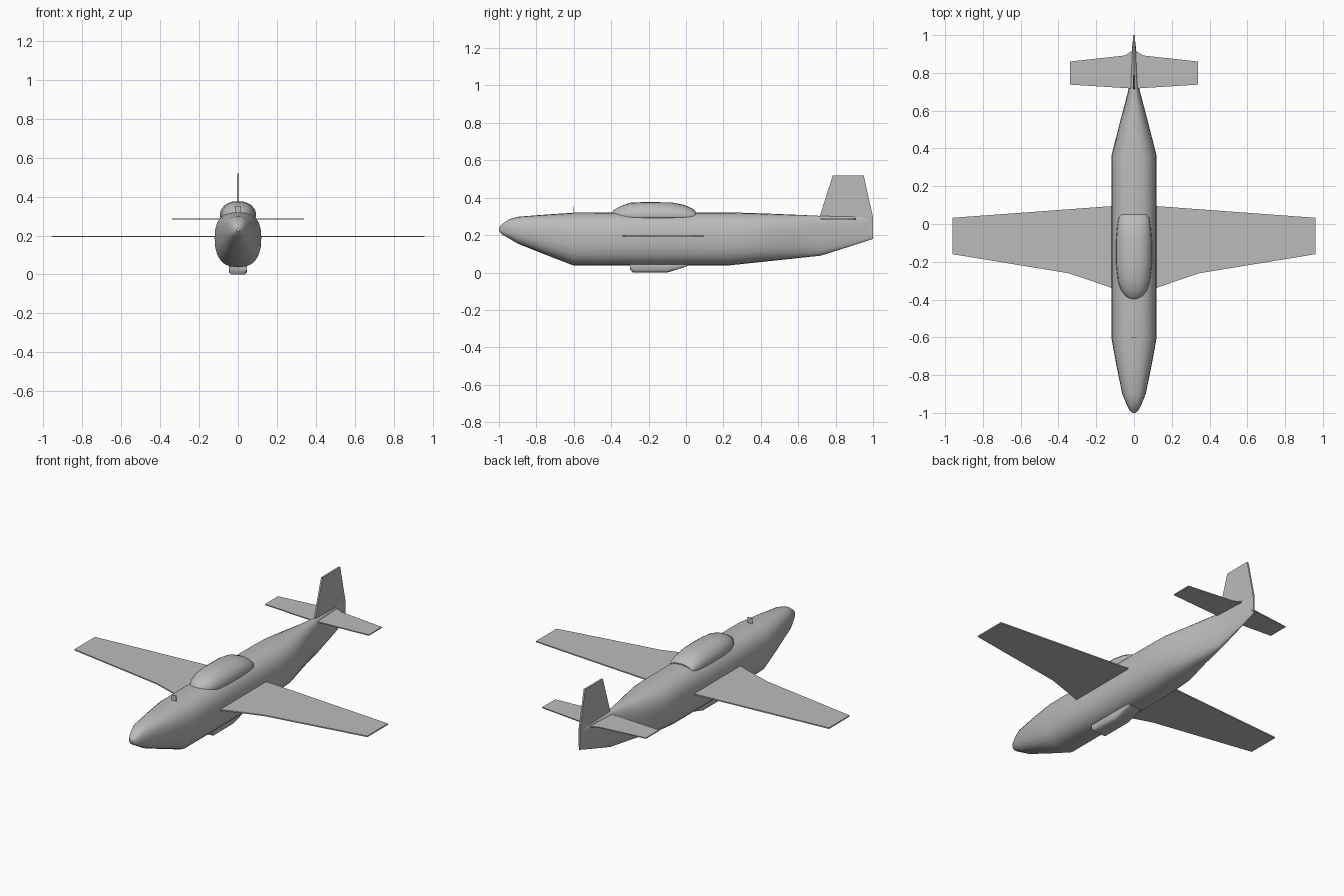
import bpy, bmesh, math
from mathutils import Vector

old = bpy.data.objects.get("Cube")
if old:
    bpy.data.objects.remove(old, do_unlink=True)

grey = bpy.data.materials.new("plain grey")
grey.use_nodes = True
COLOUR = (0.5, 0.5, 0.5, 1)
grey.diffuse_color = COLOUR
grey.node_tree.nodes["Principled BSDF"].inputs["Base Color"].default_value = COLOUR


def finish(name, bm, angle=40):
    bmesh.ops.recalc_face_normals(bm, faces=bm.faces)
    mesh = bpy.data.meshes.new(name)
    bm.to_mesh(mesh)
    bm.free()
    mesh.materials.append(grey)
    ob = bpy.data.objects.new(name, mesh)
    bpy.context.collection.objects.link(ob)
    bpy.ops.object.select_all(action="DESELECT")
    bpy.context.view_layer.objects.active = ob
    ob.select_set(True)
    bpy.ops.object.shade_smooth_by_angle(angle=math.radians(angle))
    return ob


def loft(name, sections, power=2.5, sides=24):
    """Skin rounded sections given as (y, half width, bottom, widest height, top)."""
    bm = bmesh.new()
    rings = []
    for y, w, low, mid, top in sections:
        ring = []
        for i in range(sides):
            a = 2 * math.pi * i / sides
            c, s = math.cos(a), math.sin(a)
            x = w * math.copysign(abs(c) ** (2 / power), c)
            h = (top - mid) if s > 0 else (mid - low)
            z = mid + h * math.copysign(abs(s) ** (2 / power), s)
            ring.append(bm.verts.new((x, y, z)))
        rings.append(ring)
    for a, b in zip(rings, rings[1:]):
        for i in range(sides):
            j = (i + 1) % sides
            bm.faces.new((a[i], a[j], b[j], b[i]))
    bm.faces.new(rings[0])
    bm.faces.new(rings[-1])
    return finish(name, bm)


def plate(name, points, thickness):
    """Flat outline, thickened evenly to both sides."""
    bm = bmesh.new()
    face = bm.faces.new([bm.verts.new(p) for p in points])
    face.normal_update()
    step = face.normal * thickness
    new = bmesh.ops.extrude_face_region(bm, geom=[face])["geom"]
    bmesh.ops.translate(bm, vec=step, verts=[v for v in new if isinstance(v, bmesh.types.BMVert)])
    bmesh.ops.translate(bm, vec=-step / 2, verts=bm.verts)
    return finish(name, bm)


def lifting_surface(name, half, z, thickness):
    """Mirror a half outline (x, y) about the centre line."""
    outline = half + [(-x, y) for x, y in reversed(half)]
    return plate(name, [(x, y, z) for x, y in outline], thickness)


# Fuselage with pointed nose and knife-edged tail
loft("fuselage", [
    (-1.0, 0.008, 0.22, 0.23, 0.24),
    (-0.985, 0.025, 0.205, 0.23, 0.257),
    (-0.95, 0.042, 0.185, 0.23, 0.283),
    (-0.9, 0.062, 0.155, 0.23, 0.298),
    (-0.75, 0.093, 0.095, 0.21, 0.31),
    (-0.6, 0.12, 0.037, 0.19, 0.32),
    (-0.2, 0.12, 0.037, 0.19, 0.322),
    (0.22, 0.12, 0.037, 0.19, 0.322),
    (0.36, 0.12, 0.052, 0.19, 0.318),
    (0.54, 0.074, 0.071, 0.2, 0.311),
    (0.72, 0.027, 0.09, 0.22, 0.303),
    (0.9, 0.014, 0.147, 0.24, 0.3),
    (1.0, 0.003, 0.18, 0.25, 0.3),
])

# Bubble canopy
loft("canopy", [
    (-0.4, 0.018, 0.28, 0.3, 0.318),
    (-0.385, 0.045, 0.28, 0.3, 0.335),
    (-0.35, 0.07, 0.28, 0.3, 0.355),
    (-0.3, 0.085, 0.28, 0.3, 0.373),
    (-0.22, 0.094, 0.28, 0.3, 0.377),
    (-0.08, 0.094, 0.28, 0.3, 0.375),
    (-0.01, 0.088, 0.28, 0.3, 0.362),
    (0.035, 0.08, 0.28, 0.3, 0.342),
    (0.05, 0.068, 0.28, 0.3, 0.328),
], power=2.2)

# Air scoop under the belly
loft("belly_scoop", [
    (-0.3, 0.047, 0.02, 0.04, 0.07),
    (-0.285, 0.047, 0.0, 0.035, 0.07),
    (-0.1, 0.047, 0.0, 0.035, 0.07),
    (0.01, 0.045, 0.035, 0.05, 0.07),
], power=5, sides=16)

# Wing with a swept root extension, and tailplane
lifting_surface("wing", [(0.1, -0.345), (0.2, -0.31), (0.35, -0.26),
                         (0.96, -0.16), (0.96, 0.033), (0.1, 0.096)], 0.195, 0.007)
lifting_surface("tailplane", [(0.02, 0.718), (0.34, 0.738), (0.34, 0.86),
                              (0.05, 0.892), (0.02, 0.91)], 0.286, 0.006)

# Upright fin
plate("fin", [(0, 0.713, 0.295), (0, 0.785, 0.52), (0, 0.95, 0.52),
              (0, 0.999, 0.3), (0, 0.999, 0.2)], 0.01)

# Small sight plate on the nose
plate("nose_sight", [(-0.015, -0.6, 0.31), (0.015, -0.6, 0.31),
                     (0.015, -0.6, 0.352), (-0.015, -0.6, 0.352)], 0.002)
